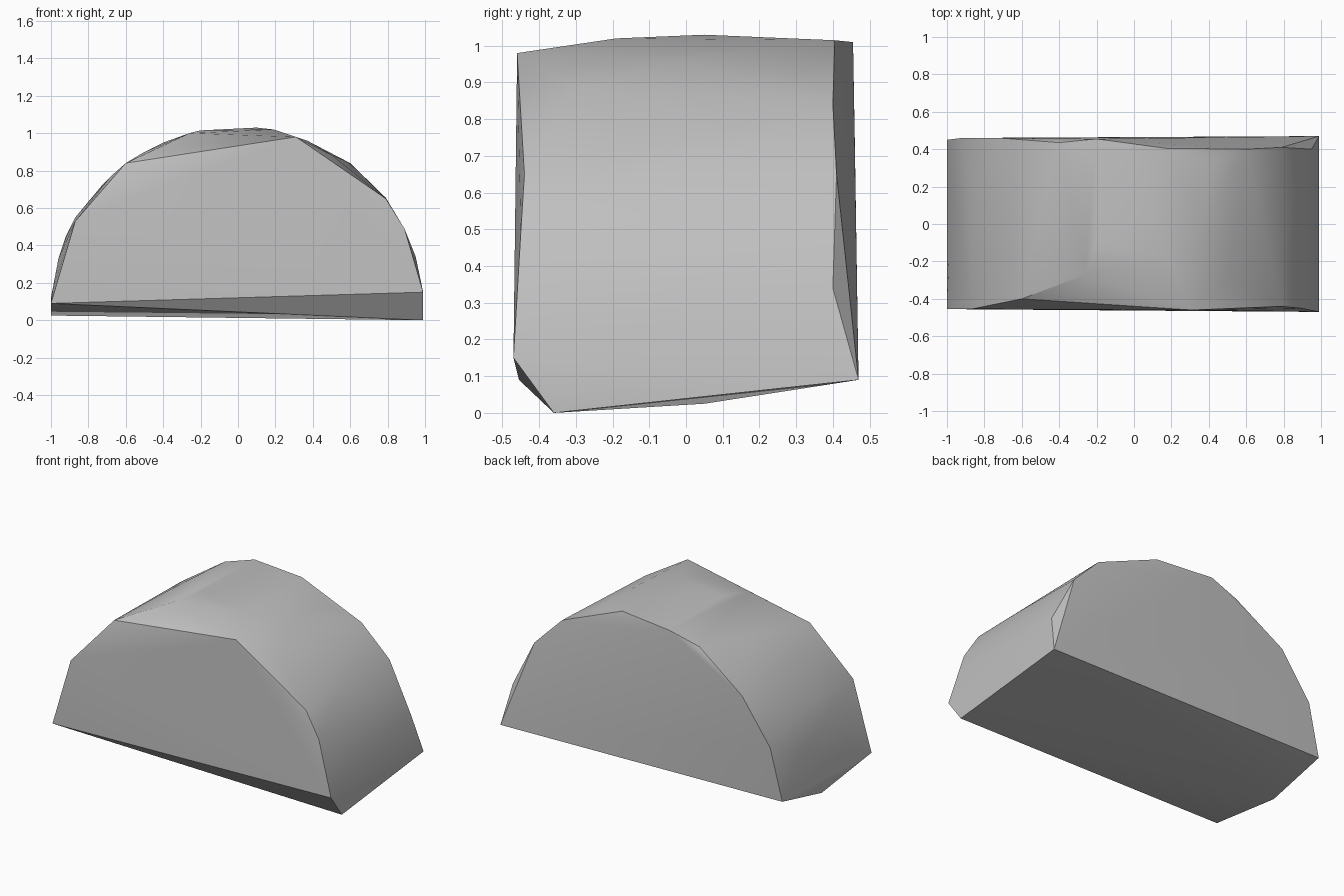
import bpy
import bmesh
import math

cube = bpy.data.objects.get("Cube")
if cube:
    bpy.data.objects.remove(cube, do_unlink=True)

# Worn stone colour
stone = bpy.data.materials.new("light_grey_stone")
stone.use_nodes = True
grey = (0.53, 0.53, 0.53, 1)
stone.diffuse_color = grey
stone.node_tree.nodes["Principled BSDF"].inputs["Base Color"].default_value = grey

# Front rim, left to right across the arch
front_rim = [(-1, -.455, .09), (-.87, -.455, .53), (-.6, -.4, .84),
             (.31, -.46, .98), (.79, -.44, .65), (.89, -.45, .49),
             (.99, -.47, .15)]

# Back rim
back_rim = [(-1, .45, .12), (-.92, .46, .45), (-.72, .46, .73),
            (-.4, .435, .95), (-.2, .455, 1.01), (.17, .405, 1.015),
            (.6, .4, .84), (.79, .41, .65), (.95, .4, .34), (.99, .47, .09)]

# Rounded crown between the rims
crown = [(-.99, -.2, .17), (-.96, .2, .33), (-.87, 0, .55), (-.68, -.12, .77),
         (-.5, .05, .9), (-.26, -.27, 1.0), (-.2, -.1, 1.015), (.1, .05, 1.03),
         (.19, -.19, 1.02), (.37, 0, .96), (.42, .33, .93), (.5, -.3, .885),
         (.64, .13, .79), (.79, -.1, .655), (.89, .15, .49), (.95, -.2, .34)]

# Chipped underside
underside = [(.99, -.36, 0), (-1, .05, .025)]

# Wrap the stone around its corners
bm = bmesh.new()
for point in front_rim + back_rim + crown + underside:
    bm.verts.new(point)
bmesh.ops.convex_hull(bm, input=bm.verts[:])
bmesh.ops.delete(bm, geom=[v for v in bm.verts if not v.link_faces], context='VERTS')
bmesh.ops.recalc_face_normals(bm, faces=bm.faces[:])
mesh = bpy.data.meshes.new("arched_stone")
bm.to_mesh(mesh)
bm.free()
mesh.materials.append(stone)

rock = bpy.data.objects.new("arched_stone", mesh)
bpy.context.collection.objects.link(rock)
bpy.ops.object.select_all(action='DESELECT')
rock.select_set(True)
bpy.context.view_layer.objects.active = rock
bpy.ops.object.shade_smooth_by_angle(angle=math.radians(30))
